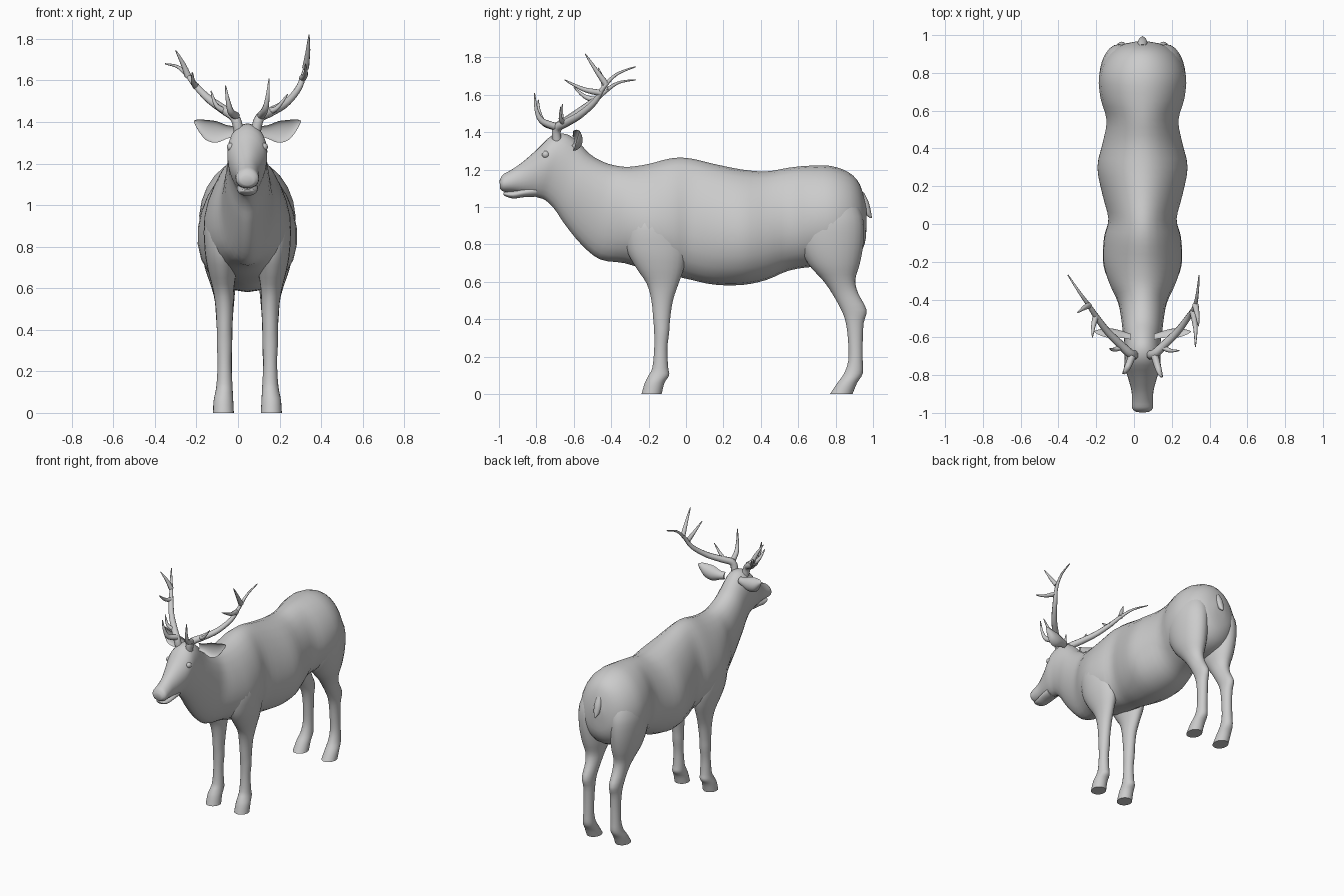
import bpy, bmesh, math
from mathutils import Vector

CX = 0.045          # symmetry plane of the animal
SIDES = 24

coat = bpy.data.materials.new("grey")
coat.diffuse_color = (0.6, 0.6, 0.6, 1)


def finish(ob, angle=50):
    ob.data.materials.append(coat)
    bpy.ops.object.select_all(action='DESELECT')
    ob.select_set(True)
    bpy.context.view_layer.objects.active = ob
    bpy.ops.object.shade_smooth_by_angle(angle=math.radians(angle))
    return ob


def refine(rows, steps=3):
    """Catmull-Rom interpolation between station rows."""
    out = []
    for i in range(len(rows) - 1):
        a, b, c, d = (rows[max(i - 1, 0)], rows[i], rows[i + 1], rows[min(i + 2, len(rows) - 1)])
        for s in range(steps):
            t = s / steps
            out.append([0.5 * (2 * q + (r - p) * t + (2 * p - 5 * q + 4 * r - u) * t * t
                               + (3 * q - p - 3 * r + u) * t ** 3)
                        for p, q, r, u in zip(a, b, c, d)])
    return out + [list(rows[-1])]


def loft(name, rows, ring, angle=50):
    """Skin the rings made by ring(row, t) and cap both ends."""
    bm = bmesh.new()
    loops = [[bm.verts.new(ring(row, 2 * math.pi * k / SIDES)) for k in range(SIDES)]
             for row in refine(rows)]
    for a, b in zip(loops, loops[1:]):
        for k in range(SIDES):
            j = (k + 1) % SIDES
            bm.faces.new((a[k], a[j], b[j], b[k]))
    bm.faces.new(loops[0])
    bm.faces.new(loops[-1])
    bmesh.ops.recalc_face_normals(bm, faces=bm.faces)
    me = bpy.data.meshes.new(name)
    bm.to_mesh(me)
    bm.free()
    ob = bpy.data.objects.new(name, me)
    bpy.context.collection.objects.link(ob)
    return finish(ob, angle)


def body_ring(row, t):
    # row: top y, top z, bottom y, bottom z, half width, egg factor (+ = wide below)
    yt, zt, yb, zb, w, k = row
    f = (1 + math.cos(t)) / 2
    return (CX + w * math.sin(t) * (1 - k * math.cos(t)), yb + (yt - yb) * f, zb + (zt - zb) * f)


# torso and neck, from rump to throat
torso = [
    (.965, 1.00, .965, .90, .04, 0), (.93, 1.12, .955, .80, .12, .05),
    (.87, 1.185, .90, .72, .19, .05), (.77, 1.22, .80, .68, .23, .05),
    (.65, 1.22, .68, .68, .222, .1), (.55, 1.21, .55, .66, .19, .12),
    (.43, 1.19, .43, .61, .21, .15), (.30, 1.20, .30, .583, .238, .15),
    (.15, 1.23, .15, .585, .21, .15), (.02, 1.26, .03, .61, .18, .15),
    (-.08, 1.26, -.06, .63, .20, .2), (-.20, 1.23, -.20, .66, .205, .2),
    (-.30, 1.215, -.33, .70, .175, .1), (-.37, 1.22, -.46, .72, .13, -.1),
    (-.44, 1.24, -.56, .80, .113, -.2), (-.51, 1.28, -.65, .91, .103, -.2)]
# head, from nape to nose
head = [
    (-.57, 1.34, -.70, .985, .095, -.15), (-.64, 1.39, -.75, 1.035, .094, -.15),
    (-.72, 1.38, -.79, 1.05, .094, -.15), (-.80, 1.305, -.84, 1.065, .075, -.05),
    (-.88, 1.235, -.89, 1.075, .058, .05), (-.94, 1.195, -.93, 1.08, .056, .1),
    (-.98, 1.172, -.975, 1.082, .054, .05), (-.997, 1.14, -.993, 1.095, .032, 0)]
loft("body", torso + head, body_ring)

# lower jaw
jaw = [(-.80, 1.12, -.80, 1.055, .05, 0), (-.87, 1.10, -.87, 1.052, .05, 0),
       (-.93, 1.085, -.92, 1.045, .043, 0), (-.965, 1.08, -.96, 1.055, .033, 0),
       (-.977, 1.075, -.975, 1.065, .015, 0)]
loft("lower_jaw", jaw, body_ring)

# short tail
tail = [(.95, 1.08, .93, 1.03, .02, 0), (.975, 1.03, .94, 1.0, .026, 0),
        (.988, .98, .96, .96, .02, 0), (.995, .94, .985, .94, .004, 0)]
loft("tail", tail, body_ring)

# legs: front y, back y, z, distance from the centre, half width
front_leg = [
    (-.28, -.10, 1.05, .09, .05), (-.33, -.04, .92, .11, .095), (-.32, 0, .78, .12, .085),
    (-.27, -.01, .68, .12, .068), (-.21, -.04, .59, .115, .05), (-.185, -.07, .50, .11, .042),
    (-.175, -.085, .40, .11, .037), (-.17, -.09, .33, .11, .037), (-.17, -.10, .24, .11, .033),
    (-.18, -.095, .14, .11, .038), (-.20, -.09, .10, .112, .042), (-.22, -.115, .06, .115, .047),
    (-.238, -.13, 0, .115, .05)]
rear_leg = [
    (.66, .89, 1.08, .10, .08), (.60, .945, .95, .12, .105), (.60, .95, .82, .125, .10),
    (.65, .93, .70, .12, .085), (.73, .905, .61, .115, .06), (.78, .92, .54, .11, .047),
    (.83, .965, .45, .11, .04), (.855, .95, .38, .108, .036), (.867, .945, .28, .108, .034),
    (.868, .945, .18, .11, .035), (.845, .945, .11, .112, .04), (.81, .915, .06, .116, .046),
    (.77, .89, 0, .116, .05)]
# ears: distance from the centre, y, z, half height, depth of the cup
ear = [(.06, -.60, 1.355, .025, .03), (.10, -.59, 1.352, .033, .035), (.15, -.585, 1.352, .052, .05),
       (.20, -.58, 1.362, .048, .045), (.235, -.575, 1.385, .028, .025), (.257, -.57, 1.402, .004, .004)]

for side, s in (("left", -1), ("right", 1)):
    def leg_ring(row, t):
        yf, yb, z, off, w = row
        return (CX + s * (off + w * math.cos(t)), (yf + yb) / 2 + (yb - yf) / 2 * math.sin(t), z)

    def ear_ring(row, t):
        off, y, z, h, d = row
        cup = math.sin(t) if math.sin(t) > 0 else -0.5 * math.sin(t)
        return (CX + s * off, y + d * (cup - .4), z + h * math.cos(t))

    loft("front_leg_" + side, front_leg, leg_ring)
    loft("rear_leg_" + side, rear_leg, leg_ring)
    loft("ear_" + side, ear, ear_ring)
    # eye
    bpy.ops.mesh.primitive_uv_sphere_add(segments=16, ring_count=10, radius=.02,
                                         location=(CX + s * .079, -.75, 1.28))
    bpy.context.object.name = "eye_" + side
    finish(bpy.context.object)


def antler(name, branches):
    """Tapered tubes: each branch is (start radius, end radius, points)."""
    cu = bpy.data.curves.new(name, 'CURVE')
    cu.dimensions = '3D'
    cu.bevel_depth = 1
    cu.bevel_resolution = 2
    cu.use_fill_caps = True
    for r0, r1, pts in branches:
        pts = refine(pts, 5)
        sp = cu.splines.new('POLY')
        sp.points.add(len(pts) - 1)
        for i, p in enumerate(pts):
            sp.points[i].co = (*p, 1)
            f = i / (len(pts) - 1)
            sp.points[i].radius = r0 + (r1 - r0) * f ** 1.5
    ob = bpy.data.objects.new(name, cu)
    bpy.context.collection.objects.link(ob)
    bpy.ops.object.select_all(action='DESELECT')
    ob.select_set(True)
    bpy.context.view_layer.objects.active = ob
    bpy.ops.object.convert(target='MESH')
    finish(bpy.context.object)


# antlers: main beam, brow tine, second tine, then the two upper tines
antler("antler_right", [
    (.026, .003, [(.085, -.69, 1.35), (.105, -.69, 1.42), (.16, -.64, 1.45), (.23, -.57, 1.49),
                  (.29, -.49, 1.56), (.32, -.44, 1.64), (.335, -.37, 1.71), (.345, -.27, 1.75)]),
    (.02, .002, [(.11, -.70, 1.43), (.13, -.77, 1.46), (.142, -.80, 1.52), (.15, -.81, 1.61)]),
    (.016, .002, [(.15, -.65, 1.45), (.19, -.67, 1.47), (.24, -.67, 1.535)]),
    (.017, .002, [(.31, -.46, 1.61), (.325, -.55, 1.63), (.325, -.65, 1.68)]),
    (.017, .002, [(.325, -.43, 1.66), (.335, -.48, 1.73), (.342, -.54, 1.82)])])
antler("antler_left", [
    (.026, .003, [(.005, -.69, 1.35), (-.015, -.69, 1.42), (-.07, -.64, 1.46), (-.14, -.57, 1.51),
                  (-.20, -.49, 1.57), (-.24, -.43, 1.62), (-.29, -.36, 1.665), (-.35, -.27, 1.68)]),
    (.02, .002, [(-.01, -.70, 1.43), (-.035, -.76, 1.45), (-.05, -.785, 1.51), (-.06, -.79, 1.575)]),
    (.016, .002, [(-.06, -.65, 1.45), (-.105, -.665, 1.48), (-.13, -.66, 1.55)]),
    (.017, .002, [(-.20, -.48, 1.57), (-.215, -.54, 1.59), (-.22, -.60, 1.64)]),
    (.017, .002, [(-.24, -.43, 1.62), (-.265, -.445, 1.68), (-.30, -.47, 1.745)])])
